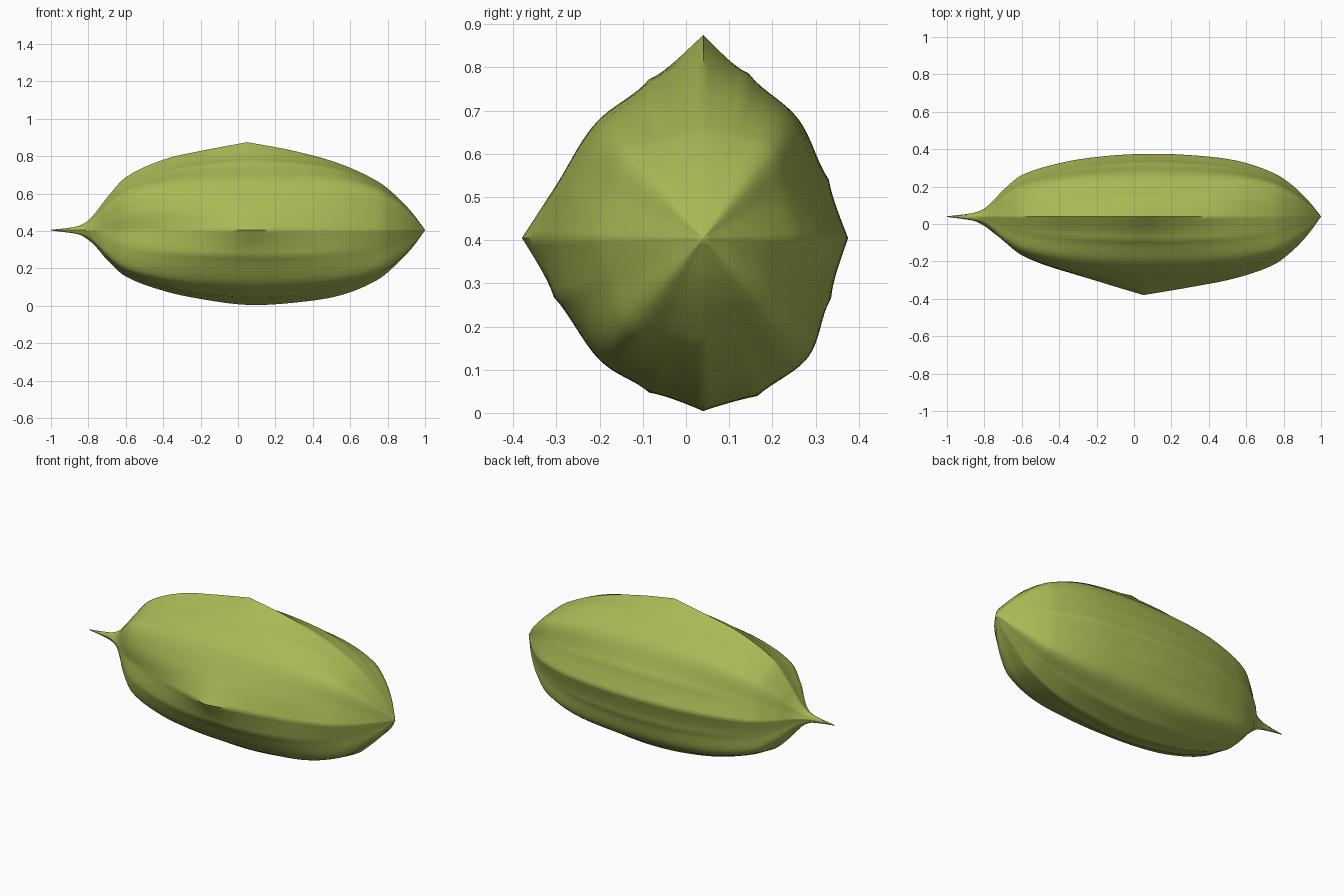
import bpy, bmesh, math
from mathutils import Vector

cube = bpy.data.objects.get("Cube")
if cube:
    bpy.data.objects.remove(cube, do_unlink=True)

# Material
skin = bpy.data.materials.new("olive_green")
skin.use_nodes = True
colour = (0.40, 0.48, 0.09, 1)
skin.diffuse_color = colour
skin.node_tree.nodes["Principled BSDF"].inputs["Base Color"].default_value = colour

AXIS_Y, AXIS_Z = 0.04, 0.405
PEAK = 0.05
SUB, PER_SPAN = 8, 6

# Ridge positions around the widest section, clockwise from the top (y, z)
RIDGES = [(.04, .875), (.145, .785), (.26, .68), (.33, .54),
          (.375, .405), (.335, .265), (.283, .13), (.165, .04),
          (.04, .005), (-.085, .048), (-.2, .123), (-.305, .268),
          (-.38, .405), (-.3, .545), (-.205, .675), (-.085, .772)]

# Relative radius along the length
STATIONS = [-1, -.92, -.85, -.8, -.75, -.7, -.6, -.4, -.2, PEAK, .3, .55, .75, .85, .93, 1]
BODY = [.005, .03, .065, .13, .26, .42, .66, .85, .95, 1, .98, .89, .69, .49, .26, .003]
SHOULDER = [.005, .03, .065, .13, .28, .46, .71, .89, .97, 1, .99, .93, .76, .55, .30, .003]
TOP = [.005, .02, .05, .11, .23, .37, .60, .80, .90, 1, .90, .75, .55, .38, .20, .003]
BOTTOM = [.005, .03, .06, .13, .25, .40, .62, .81, .92, 1, .97, .87, .66, .45, .24, .003]
FRONT = [.005, .03, .06, .12, .21, .30, .47, .67, .82, 1, .90, .78, .61, .43, .23, .003]
SPECIAL = {0: (TOP, True), 8: (BOTTOM, False), 12: (FRONT, True)}


def hermite(p, q, m, n, t):
    t2, t3 = t * t, t ** 3
    return (p * (2 * t3 - 3 * t2 + 1) + m * (t3 - 2 * t2 + t)
            + q * (3 * t2 - 2 * t3) + n * (t3 - t2))


def sample(keys, x, peaked):
    """Smooth curve through the keys, with an optional corner at the peak."""
    last = len(STATIONS) - 1
    i = max(k for k in range(last) if STATIONS[k] <= x)
    step = STATIONS[i + 1] - STATIONS[i]

    def slope(k):
        a, b = max(k - 1, 0), min(k + 1, last)
        if peaked and STATIONS[k] == PEAK:
            a, b = i, i + 1
        return (keys[b] - keys[a]) / (STATIONS[b] - STATIONS[a]) * step

    return hermite(keys[i], keys[i + 1], slope(i), slope(i + 1), (x - STATIONS[i]) / step)


def section(x):
    """Ring with four keeled corners, round shoulders and thin ribs that fade out."""
    n = len(RIDGES)
    fade = max(0, 1 - ((x - PEAK) / .75) ** 2)
    pts = []
    for k, (y, z) in enumerate(RIDGES):
        keys, peaked = SPECIAL.get(k, (SHOULDER if k % 4 == 2 else BODY, False))
        pts.append(Vector((y - AXIS_Y, z - AXIS_Z)) * max(sample(keys, x, peaked), .002))
    # Between the ribs the skin lies a little lower; at the ends it runs nearly straight
    for k in range(1, n, 2):
        chord = (pts[k - 1] + pts[(k + 1) % n]) / 2
        pts[k] = (pts[k] * .975).lerp(chord, .6 * (1 - fade))

    def tangent(k, before, after):
        return (after - before) / 2 if k % 4 else Vector((0, 0))

    ring = []
    for k in range(n):
        p, q = pts[k], pts[(k + 1) % n]
        m = tangent(k, pts[k - 1], q) if k % 4 else q - p
        e = tangent(k + 1, p, pts[(k + 2) % n]) if (k + 1) % 4 else q - p
        for s in range(SUB):
            t = s / SUB
            near = 1 - t if k % 2 else t
            rib = 0 if k in (12, 13) else .027 * fade * near ** 4
            r = hermite(p, q, m, e, t) * (1 + rib)
            ring.append(Vector((x, AXIS_Y + r.x, AXIS_Z + r.y)))
    return ring


# Loft the rings along the length
xs = [a + (b - a) * j / PER_SPAN for a, b in zip(STATIONS, STATIONS[1:]) for j in range(PER_SPAN)]
xs.append(STATIONS[-1])
bm = bmesh.new()
rings = [[bm.verts.new(p) for p in section(x)] for x in xs]
for a, b in zip(rings, rings[1:]):
    count = len(a)
    for i in range(count):
        j = (i + 1) % count
        bm.faces.new((a[i], a[j], b[j], b[i]))
bm.faces.new(rings[0])
bm.faces.new(rings[-1])
bmesh.ops.recalc_face_normals(bm, faces=bm.faces)

mesh = bpy.data.meshes.new("ribbed_pod")
bm.to_mesh(mesh)
bm.free()
mesh.materials.append(skin)
pod = bpy.data.objects.new("ribbed_pod", mesh)
bpy.context.collection.objects.link(pod)
bpy.ops.object.select_all(action='DESELECT')
pod.select_set(True)
bpy.context.view_layer.objects.active = pod
bpy.ops.object.shade_smooth_by_angle(angle=math.radians(50))
